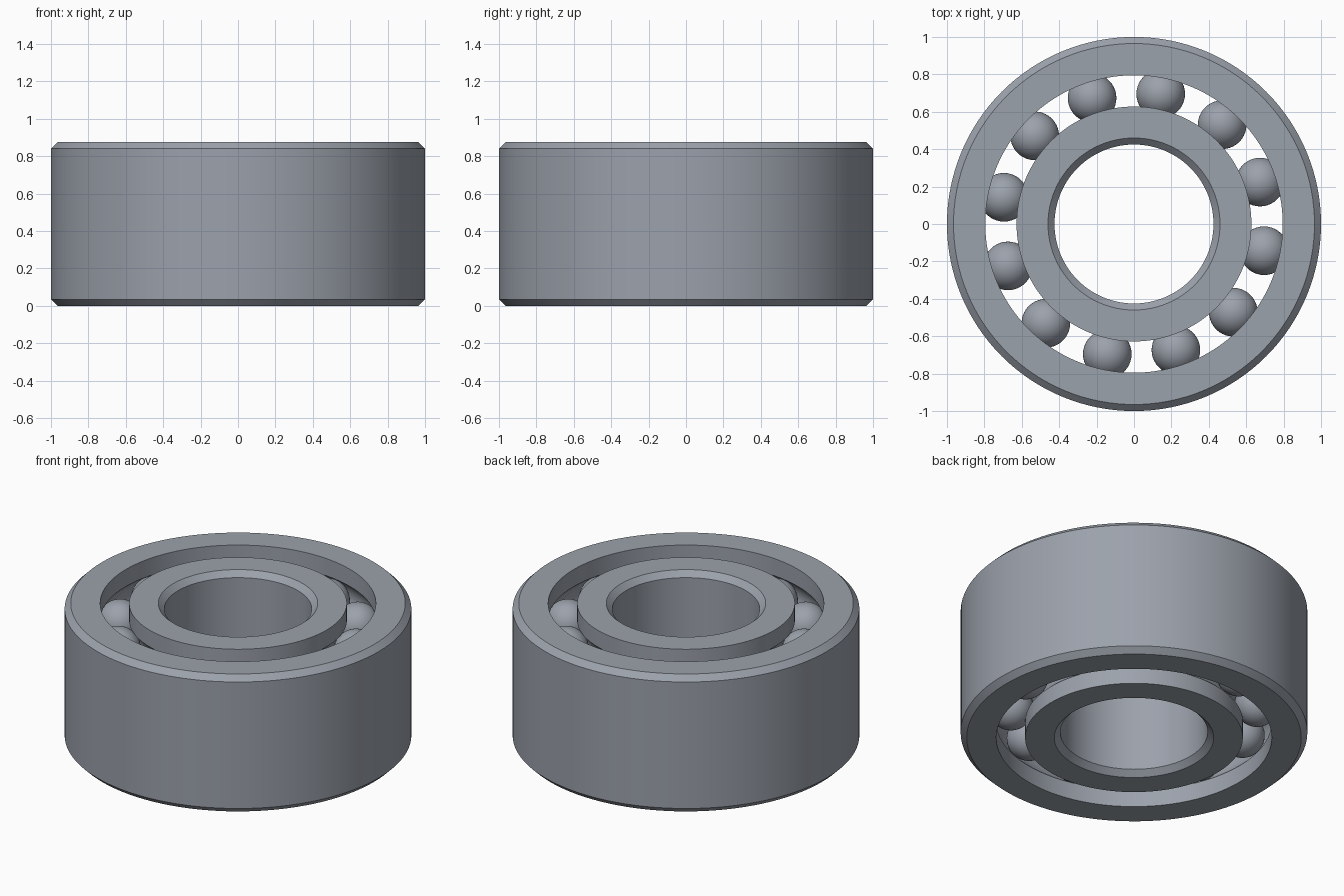
import bpy, bmesh
from math import radians, sin, cos, tau, acos, pi

if "Cube" in bpy.data.objects:
    bpy.data.objects.remove(bpy.data.objects["Cube"], do_unlink=True)

HEIGHT = 0.875
PITCH_R, BALL_R, GROOVE_R = 0.71, 0.13, 0.132
ROWS = (0.21, HEIGHT - 0.21)
BALLS, FIRST_ANGLE = 12, radians(18.4)
CHAMFER = 0.035

steel = bpy.data.materials.new("steel grey")
steel.use_nodes = True
colour = (0.33, 0.36, 0.41, 1)
steel.diffuse_color = colour
steel.node_tree.nodes["Principled BSDF"].inputs["Base Color"].default_value = colour


def finish(name, bm, angle):
    mesh = bpy.data.meshes.new(name)
    bm.to_mesh(mesh)
    bm.free()
    mesh.materials.append(steel)
    obj = bpy.data.objects.new(name, mesh)
    bpy.context.collection.objects.link(obj)
    bpy.ops.object.select_all(action="DESELECT")
    obj.select_set(True)
    bpy.context.view_layer.objects.active = obj
    bpy.ops.object.shade_smooth_by_angle(angle=radians(angle))
    return obj


def raceway(radius, side, steps=12):
    """Race wall from bottom to top, with one round groove per ball row."""
    half = acos(abs(radius - PITCH_R) / GROOVE_R)
    points = [(radius, 0)]
    for z in ROWS:
        for i in range(steps + 1):
            a = half * (2 * i / steps - 1)
            points.append((PITCH_R + side * GROOVE_R * cos(a), z + GROOVE_R * sin(a)))
    return points + [(radius, HEIGHT)]


def chamfered_wall(radius, side):
    """Plain wall from top to bottom with both corners cut."""
    edge = radius - side * CHAMFER
    return [(edge, HEIGHT), (radius, HEIGHT - CHAMFER), (radius, CHAMFER), (edge, 0)]


def ring(name, profile, segments=128):
    bm = bmesh.new()
    loops = [[bm.verts.new((r * cos(tau * s / segments), r * sin(tau * s / segments), z))
              for r, z in profile] for s in range(segments)]
    n = len(profile)
    for s in range(segments):
        a, b = loops[s], loops[(s + 1) % segments]
        for i in range(n):
            j = (i + 1) % n
            bm.faces.new((a[i], b[i], b[j], a[j]))
    bmesh.ops.recalc_face_normals(bm, faces=bm.faces)
    return finish(name, bm, 30)


# Outer and inner races
ring("outer_ring", raceway(0.795, 1) + chamfered_wall(1.0, 1))
ring("inner_ring", raceway(0.628, -1) + chamfered_wall(0.425, -1))

# Two aligned rows of balls
for row, z in zip(("lower", "upper"), ROWS):
    for k in range(BALLS):
        bm = bmesh.new()
        bmesh.ops.create_uvsphere(bm, u_segments=40, v_segments=24, radius=BALL_R)
        ball = finish(f"{row}_ball_{k + 1}", bm, 60)
        a = FIRST_ANGLE + tau * k / BALLS
        ball.location = (PITCH_R * cos(a), PITCH_R * sin(a), z)
